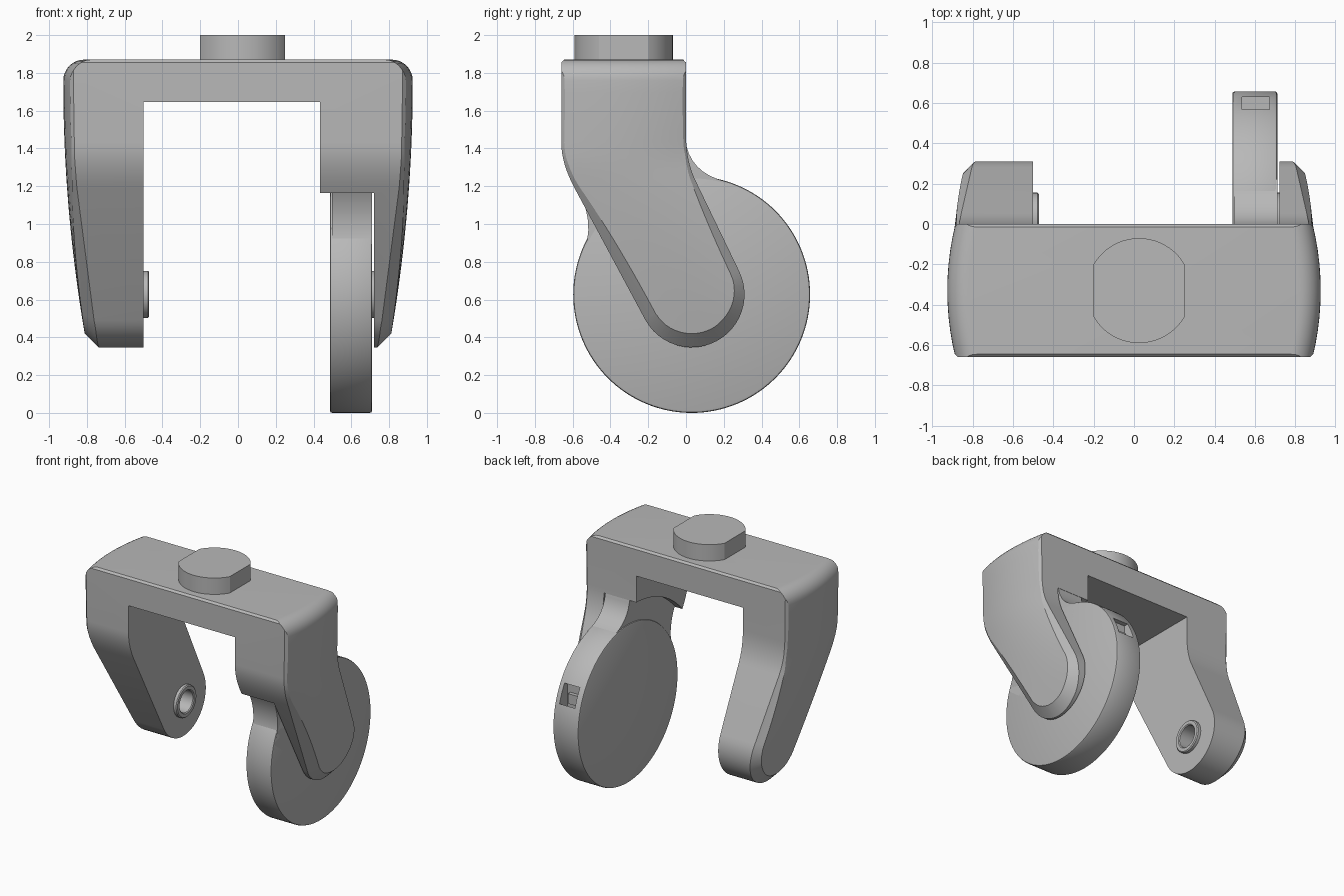
import bpy, bmesh, math
from mathutils import Vector

if "Cube" in bpy.data.objects:
    bpy.data.objects.remove(bpy.data.objects["Cube"], do_unlink=True)

grey = bpy.data.materials.new("light_grey")
grey.use_nodes = True
grey.diffuse_color = (0.48, 0.48, 0.48, 1)
grey.node_tree.nodes["Principled BSDF"].inputs["Base Color"].default_value = (0.48, 0.48, 0.48, 1)

AXLE = (0.03, 0.627)   # wheel axis in y, z


def loft(name, rings, closed=False):
    """Skin a list of equal-length rings, capping the ends unless closed."""
    bm = bmesh.new()
    rows = [[bm.verts.new(p) for p in ring] for ring in rings]
    n = len(rows[0])
    pairs = list(zip(rows, rows[1:])) + ([(rows[-1], rows[0])] if closed else [])
    for a, b in pairs:
        for i in range(n):
            j = (i + 1) % n
            bm.faces.new((a[i], a[j], b[j], b[i]))
    if not closed:
        bm.faces.new(rows[0][::-1])
        bm.faces.new(rows[-1])
    bmesh.ops.recalc_face_normals(bm, faces=bm.faces)
    mesh = bpy.data.meshes.new(name)
    bm.to_mesh(mesh)
    bm.free()
    ob = bpy.data.objects.new(name, mesh)
    bpy.context.collection.objects.link(ob)
    mesh.materials.append(grey)
    return ob


def slab(name, outline, x0, x1):
    return loft(name, [[(x, y, z) for y, z in outline] for x in (x0, x1)])


def arc(c, r, a0, a1, n):
    return [(c[0] + r * math.cos(math.radians(a0 + (a1 - a0) * i / n)),
             c[1] + r * math.sin(math.radians(a0 + (a1 - a0) * i / n))) for i in range(n + 1)]


def disc(name, r, x0, x1, n=64):
    return slab(name, arc(AXLE, r, 0, 360, n)[:-1], x0, x1)


def box(name, lo, hi):
    return slab(name, [(lo[1], lo[2]), (hi[1], lo[2]), (hi[1], hi[2]), (lo[1], hi[2])], lo[0], hi[0])


def curve(a, b, c, n=8):
    """Quadratic curve from a to c, pulled towards b."""
    a, b, c = Vector(a), Vector(b), Vector(c)
    return [tuple(a * (1 - t) ** 2 + b * 2 * t * (1 - t) + c * t * t)
            for t in (i / n for i in range(n + 1))]


def activate(ob):
    bpy.ops.object.select_all(action='DESELECT')
    ob.select_set(True)
    bpy.context.view_layer.objects.active = ob


def boolean(ob, cutter, op='DIFFERENCE'):
    activate(ob)
    m = ob.modifiers.new("cut", 'BOOLEAN')
    m.operation, m.solver, m.object = op, 'EXACT', cutter
    bpy.ops.object.modifier_apply(modifier=m.name)
    bpy.data.objects.remove(cutter, do_unlink=True)


def finish(ob, bevel=0):
    activate(ob)
    if bevel:
        m = ob.modifiers.new("soft_edges", 'BEVEL')
        m.width, m.segments, m.limit_method = bevel, 2, 'ANGLE'
        m.angle_limit = math.radians(40)
        bpy.ops.object.modifier_apply(modifier=m.name)
    bpy.ops.object.shade_smooth_by_angle(angle=math.radians(30))


def clamp(v):
    return max(0.0, min(1.0, v))


# Fork shape rules by height: outer half width, bulge, edge chamfer, leg centre
def half_width(z):
    return 0.925 - 0.064 * max(0, 1.75 - z) ** 2


def bulge(z):
    return 0.04 * clamp(z - 0.4)


def chamfer(z):
    return 0.06 - 0.048 * clamp((z - 0.45) / 0.9)


def centre(z):
    return max(-0.33, 0.03 - 0.51 * (z - 0.63))


# Side outline of the fork, counter-clockwise
side = ([(-0.66, 1.87)] + curve((-0.66, 1.43), (-0.66, 1.32), (-0.59, 1.19))
        + arc(AXLE, 0.28, 209, 386, 24)
        + curve((0.055, 1.22), (0, 1.33), (0, 1.47)) + [(0, 1.87)])


def inset(outline, d):
    out = []
    for i, p in enumerate(outline):
        p = Vector(p)
        u = (p - Vector(outline[i - 1])).normalized()
        v = (Vector(outline[(i + 1) % len(outline)]) - p).normalized()
        nu, nv = Vector((-u.y, u.x)), Vector((-v.y, v.x))
        out.append(p + (nu + nv) * d / (1 + nu.dot(nv)))
    return out


edge = [half_width(z) - bulge(z) - chamfer(z) for _, z in side]
tip = inset(side, 0.15)
rings = []
for s in (-1, 1):
    flat = [(s * e, y, z) for e, (y, z) in zip(edge, side)]
    slope = [(s * (e + 0.15), p.x, p.y) for e, p in zip(edge, tip)]
    rings += [slope, flat] if s < 0 else [flat, slope]
fork = loft("fork", rings)

# Bulged envelope with rounded upper corners
levels = [(0.2 + 1.56 * i / 24, 0) for i in range(25)]
levels += [(1.76 + 0.11 * math.sin(a), 0.11 * (1 - math.cos(a)))
           for a in (math.pi / 2 * i / 8 for i in range(1, 9))]
rings = []
for z, dx in levels:
    reach = 0.33 + min(0.07, 1.855 - z)
    ts = [reach * (i / 6 - 1) for i in range(13)]
    sec = [(half_width(z) - dx - bulge(z) * (t / 0.33) ** 2, centre(z) + t) for t in ts]
    rings.append([(x, y, z) for x, y in sec] + [(-x, y, z) for x, y in reversed(sec)])
boolean(fork, loft("envelope", rings), 'INTERSECT')

# Opening between the legs, wheel recess and axle socket
boolean(fork, box("gap", (-0.5, -2, -1), (0.435, 2, 1.645)))
boolean(fork, disc("recess", 0.81, 0.2, 0.72, 96))
boolean(fork, disc("socket", 0.1, -0.62, -0.4))
finish(fork)

# Mounting stub with two flats
a = math.degrees(math.acos(0.225 / 0.26))
stub_outline = arc((0.025, -0.33), 0.26, a, 180 - a, 20) + arc((0.025, -0.33), 0.26, 180 + a, 360 - a, 20)
finish(loft("mounting_stub", [[(x, y, z) for x, y in stub_outline] for z in (1.85, 2.0)]))

# Wheel with a pocket in its rim
wheel = disc("wheel", 0.627, 0.487, 0.71, 128)
finish(wheel, 0.012)
boolean(wheel, box("pocket", (0.535, 0.53, 0.74), (0.67, 0.63, 0.95)))
finish(wheel)
finish(box("pocket_latch", (0.55, 0.52, 0.79), (0.645, 0.56, 0.87)))

# Neck joining the wheel cover to the fork
neck_outline = (curve((0.22, 1.222), (0.01, 1.27), (-0.005, 1.46)) + [(-0.03, 1.52), (-0.56, 1.52)]
                + curve((-0.6, 1.23), (-0.46, 1.01), (-0.556, 0.82)) + [(-0.4, 0.7), (0.1, 0.7)])
finish(slab("wheel_neck", neck_outline, 0.497, 0.71))

# Axle boss on the empty leg and axle pin behind the wheel
section = [(-0.62, 0.125), (-0.477, 0.125), (-0.47, 0.118), (-0.47, 0.092), (-0.477, 0.085), (-0.62, 0.085)]
finish(loft("axle_boss", [[(x, y, z) for y, z in arc(AXLE, r, 0, 360, 48)[:-1]]
                          for x, r in section], closed=True))
finish(disc("axle_pin", 0.125, 0.70, 0.74, 48))
